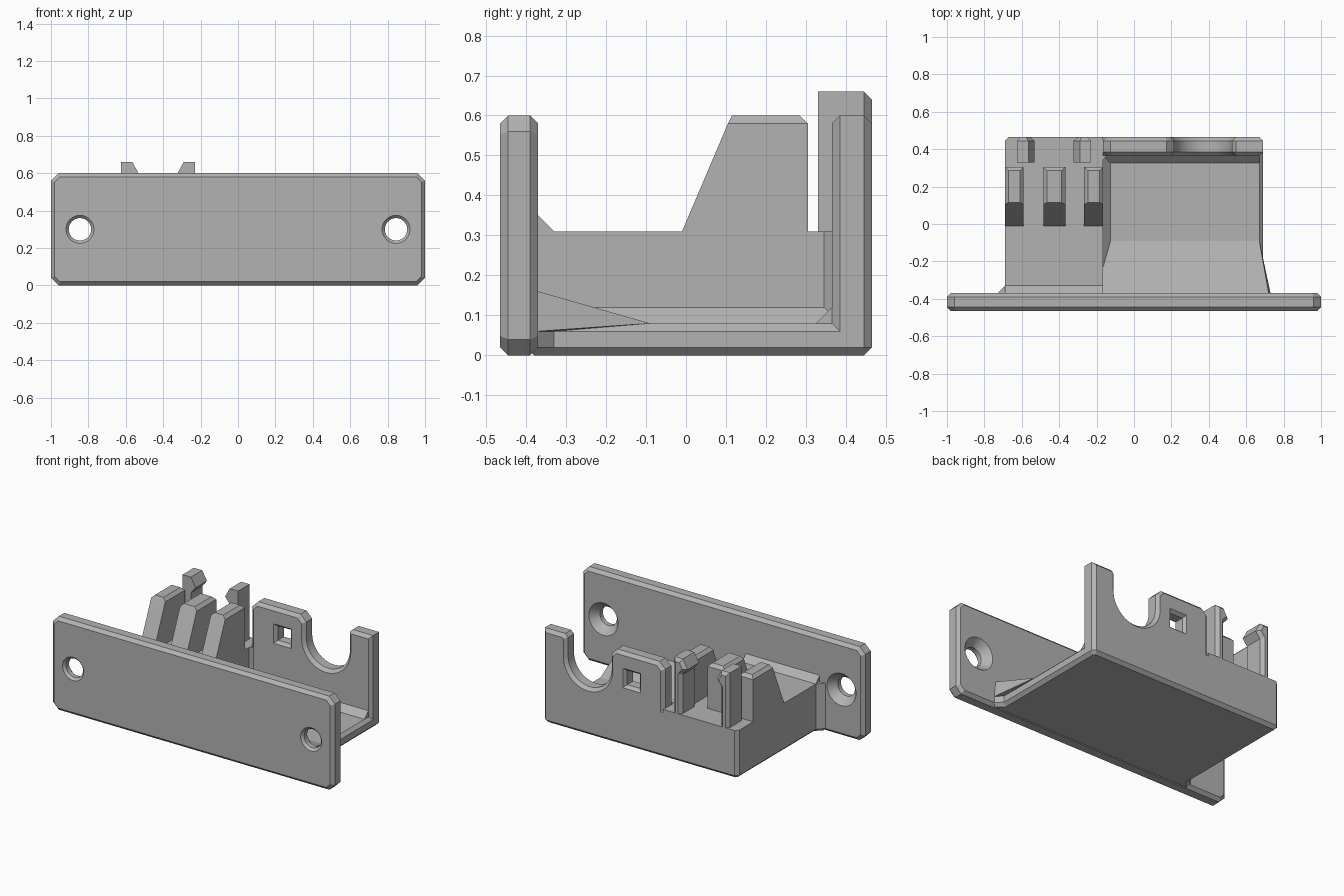
import bpy, bmesh
from math import cos, sin, pi, radians
from mathutils import Vector, Matrix

cube = bpy.data.objects.get("Cube")
if cube:
    bpy.data.objects.remove(cube, do_unlink=True)

grey = bpy.data.materials.new("plain_grey")
grey.use_nodes = True
COLOUR = (0.45, 0.45, 0.45, 1)
grey.diffuse_color = COLOUR
grey.node_tree.nodes["Principled BSDF"].inputs["Base Color"].default_value = COLOUR
parts = []


def finish(name, bm):
    bmesh.ops.recalc_face_normals(bm, faces=bm.faces)
    mesh = bpy.data.meshes.new(name)
    bm.to_mesh(mesh)
    bm.free()
    mesh.materials.append(grey)
    ob = bpy.data.objects.new(name, mesh)
    bpy.context.collection.objects.link(ob)
    parts.append(ob)
    return ob


def place(axis, p, h):
    return {"x": (h, p[0], p[1]), "y": (p[0], h, p[1]), "z": (p[0], p[1], h)}[axis]


def prism(name, axis, outline, start, end, bevel_start=0, bevel_end=0):
    """Extrude an outline along an axis and chamfer the rims of its ends."""
    bm = bmesh.new()
    rings = [[bm.verts.new(place(axis, p, h)) for p in outline] for h in (start, end)]
    caps = [bm.faces.new(r) for r in rings]
    n = len(outline)
    for i in range(n):
        j = (i + 1) % n
        bm.faces.new((rings[0][i], rings[0][j], rings[1][j], rings[1][i]))
    bmesh.ops.recalc_face_normals(bm, faces=bm.faces)
    rims = [list(c.edges) for c in caps]
    for rim, size in zip(rims, (bevel_start, bevel_end)):
        if size:
            bmesh.ops.bevel(bm, geom=rim, offset=size, segments=1,
                            affect="EDGES", profile=0.5)
    return finish(name, bm)


def hull(name, points):
    bm = bmesh.new()
    bmesh.ops.convex_hull(bm, input=[bm.verts.new(p) for p in points])
    return finish(name, bm)


def cut(target, name, x, z, profile, sides, turn=0.0):
    """Cut a hole along y; profile is a list of (y, radius)."""
    bm = bmesh.new()
    rings = []
    for y, r in profile:
        angles = [turn + 2 * pi * i / sides for i in range(sides)]
        rings.append([bm.verts.new((x + r * cos(a), y, z + r * sin(a))) for a in angles])
    bm.faces.new(rings[0])
    bm.faces.new(rings[-1])
    for a, b in zip(rings, rings[1:]):
        for i in range(sides):
            j = (i + 1) % sides
            bm.faces.new((a[i], a[j], b[j], b[i]))
    cutter = finish(name, bm)
    cutter.hide_render = True
    cutter.hide_set(True)
    cutter.display_type = "WIRE"
    parts.remove(cutter)
    mod = target.modifiers.new(name, "BOOLEAN")
    mod.operation = "DIFFERENCE"
    mod.solver = "EXACT"
    mod.object = cutter
    bpy.context.view_layer.objects.active = target
    bpy.ops.object.modifier_apply(modifier=mod.name)
    bpy.data.objects.remove(cutter, do_unlink=True)


END, INNER = 0.69, -0.165     # side of the base, inner side of the block
BACK, PLATE = 0.465, -0.37    # rear face, rear of the front plate
TOP = 0.31                    # top of the block

# Front plate with two countersunk screw holes
plate = prism("front_plate", "y",
              [(-1, .04), (-.96, 0), (.96, 0), (1, .04),
               (1, .56), (.96, .6), (-.96, .6), (-1, .56)],
              -BACK, PLATE, .02, .02)
for side in (-1, 1):
    cut(plate, "screw_hole", side * .845, .3,
        [(-.475, .085), (-.45, .06), (-.42, .06), (-.36, .112)], 40)

# Floor with flared front corners
prism("floor", "z",
      [(-.73, -.4), (-.73, PLATE), (-END, -.33), (-END, .445), (-.67, BACK),
       (.67, BACK), (END, .445), (END, -.33), (.73, PLATE), (.73, -.4)],
      0, .08, .02, .02)

# Raised solid block on the right side
prism("block", "z",
      [(-.73, -.385), (-.73, PLATE), (-END, -.33), (-END, .445), (-.67, BACK),
       (INNER, BACK), (INNER, -.385)], .04, TOP)
prism("block_front_fillet", "x",
      [(PLATE, TOP - .02), (-.33, TOP), (PLATE, TOP + .04)], -END, INNER)

# Rear wall with a U-shaped cradle and a square hole
CX, CZ, R = .37, .46, .155
arc = [(CX + R * cos(a), CZ + R * sin(a)) for a in [-pi * i / 28 for i in range(29)]]
wall = prism("rear_wall", "y",
             [(-.3, .03), (END, .03), (END, .6), (CX + R + .02, .6), (CX + R, .58)]
             + arc +
             [(CX - R, .56), (CX - R - .04, .6), (-.125, .6), (INNER, .56),
              (INNER, TOP), (-.3, TOP)],
             .365, BACK, .02, .02)
cut(wall, "square_hole", .06, .435,
    [(.355, .1), (.385, .065), (.445, .065), (.475, .1)], 4, pi / 4)

# Fillets between floor, block and wall
prism("block_fillet", "y", [(INNER, .08), (-.125, .08), (INNER, .12)], PLATE, .37)
prism("wall_fillet", "x", [(.325, .08), (.37, .08), (.37, .12), (.365, .12)], INNER, .67)
prism("corner_fillet", "z", [(INNER, .345), (-.145, .366), (INNER, .366)], .08, TOP)

# Sloped floor rising to the plate, flaring at its open end
hull("front_ramp",
     [(INNER, -.09, .08), (INNER, PLATE, .16), (INNER, PLATE, .06), (INNER, -.09, .06),
      (.67, -.09, .08), (.72, PLATE, .16), (END, -.33, .06), (.73, PLATE, .06)])

# Three guide fins with chamfered tops
for i, (a, b) in enumerate([(-END, -.59), (-.485, -.367), (-.267, INNER)]):
    layers = [(0, -.01, .305, TOP), (0, .105, .305, .58), (.02, .115, .285, .6)]
    hull("guide_fin_%d" % (i + 1),
         [(x, y, z) for inset, y0, y1, z in layers
          for x in (a + inset, b - inset) for y in (y0, y1)])

# Pair of snap clips with hooks facing each other
hook = [(0, .25), (.06, .25), (.06, .56), (.093, .6), (.06, .66), (0, .66)]
for name, x, d in (("right_clip", -.625, 1), ("left_clip", -.23, -1)):
    prism(name, "y", [(x + d * u, z) for u, z in hook], .33, BACK, 0, .02)

# Smooth the round surfaces, keep the chamfers crisp
bpy.ops.object.select_all(action="DESELECT")
for ob in parts:
    ob.select_set(True)
bpy.context.view_layer.objects.active = plate
bpy.ops.object.shade_smooth_by_angle(angle=radians(25))
